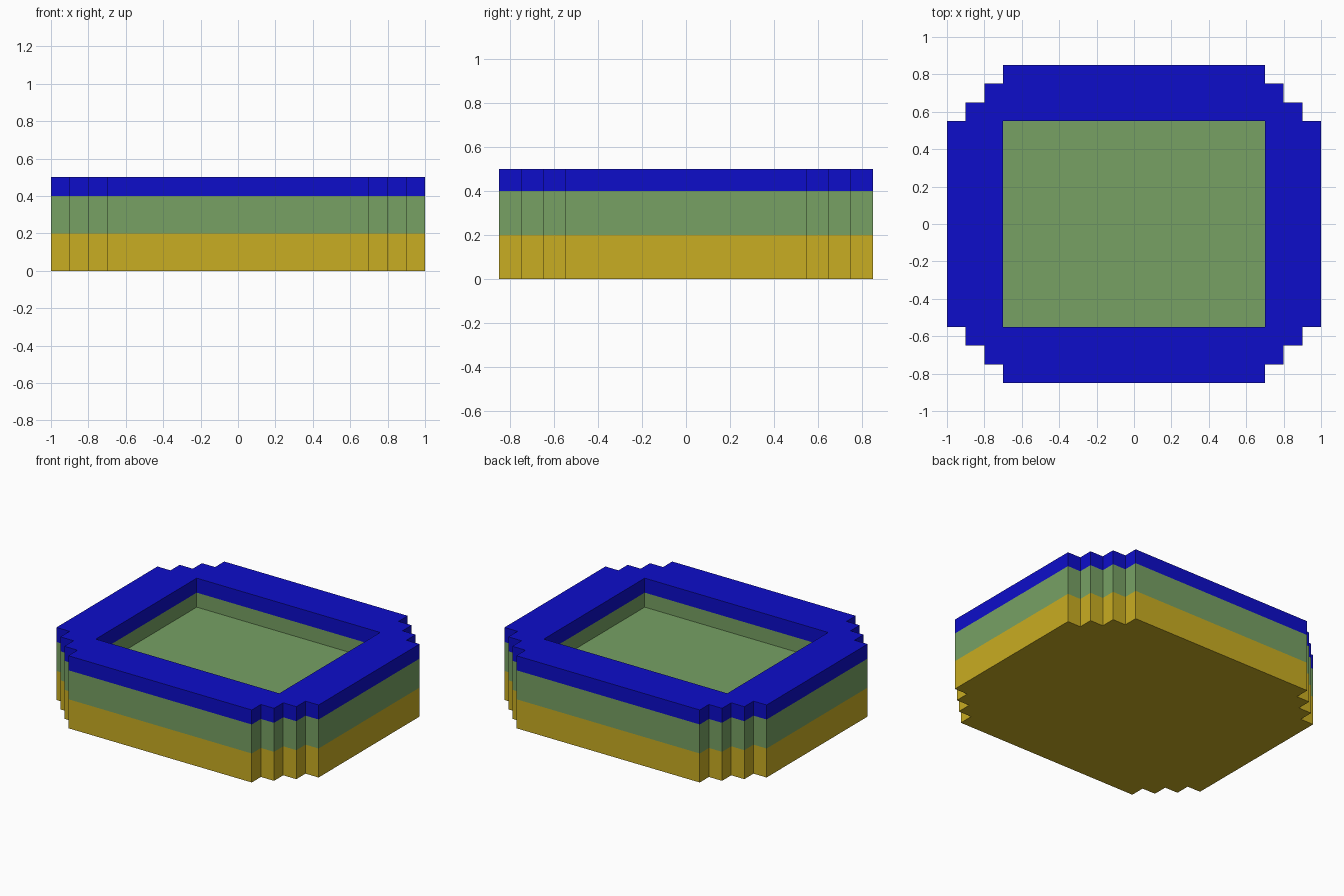
import bpy
import bmesh

cube = bpy.data.objects.get("Cube")
if cube:
    bpy.data.objects.remove(cube, do_unlink=True)


def material(name, rgb):
    mat = bpy.data.materials.new(name)
    mat.use_nodes = True
    mat.diffuse_color = (*rgb, 1)
    mat.node_tree.nodes["Principled BSDF"].inputs["Base Color"].default_value = (*rgb, 1)
    return mat


gold = material("gold", (0.584, 0.418, 0.016))
green = material("green", (0.184, 0.356, 0.127))
blue = material("blue", (0.004, 0.004, 0.59))

# Stepped outline: one corner staircase mirrored into four, counter-clockwise
corner = [(1, .55), (.9, .55), (.9, .65), (.8, .65), (.8, .75), (.7, .75), (.7, .85)]
half = corner + [(-x, y) for x, y in reversed(corner)]
outline = half + [(-x, -y) for x, y in half]

# Rectangular opening of the recess
opening = [(.7, .55), (-.7, .55), (-.7, -.55), (.7, -.55)]


def ring(bm, points, z):
    return [bm.verts.new((x, y, z)) for x, y in points]


def walls(bm, points, low, high, inward=False):
    """Upright walls along a closed outline; returns the lower and upper rings."""
    a, b = ring(bm, points, low), ring(bm, points, high)
    for i in range(len(a)):
        j = (i + 1) % len(a)
        face = bm.faces.new((a[i], a[j], b[j], b[i]))
        if inward:
            face.normal_flip()
    return a, b


def finish(bm, name, mat):
    mesh = bpy.data.meshes.new(name)
    bm.to_mesh(mesh)
    bm.free()
    mesh.materials.append(mat)
    obj = bpy.data.objects.new(name, mesh)
    bpy.context.collection.objects.link(obj)


# Base layer: outer walls and closed underside
bm = bmesh.new()
low, high = walls(bm, outline, 0, .2)
bm.faces.new(list(reversed(low)))
finish(bm, "base_layer", gold)

# Middle layer: outer walls, recess walls and recess floor
bm = bmesh.new()
walls(bm, outline, .2, .4)
low, high = walls(bm, opening, .3, .4, inward=True)
bm.faces.new(low)
finish(bm, "middle_layer", green)

# Rim: outer walls, opening walls and the flat top between them
bm = bmesh.new()
outer = walls(bm, outline, .4, .5)[1]
inner = walls(bm, opening, .4, .5, inward=True)[1]
n = len(corner)
for q in range(4):
    steps = outer[q * n:(q + 1) * n]
    bm.faces.new([inner[q]] + steps)
    after = (q + 1) % 4
    bm.faces.new((inner[q], steps[-1], outer[after * n], inner[after]))
finish(bm, "rim", blue)
